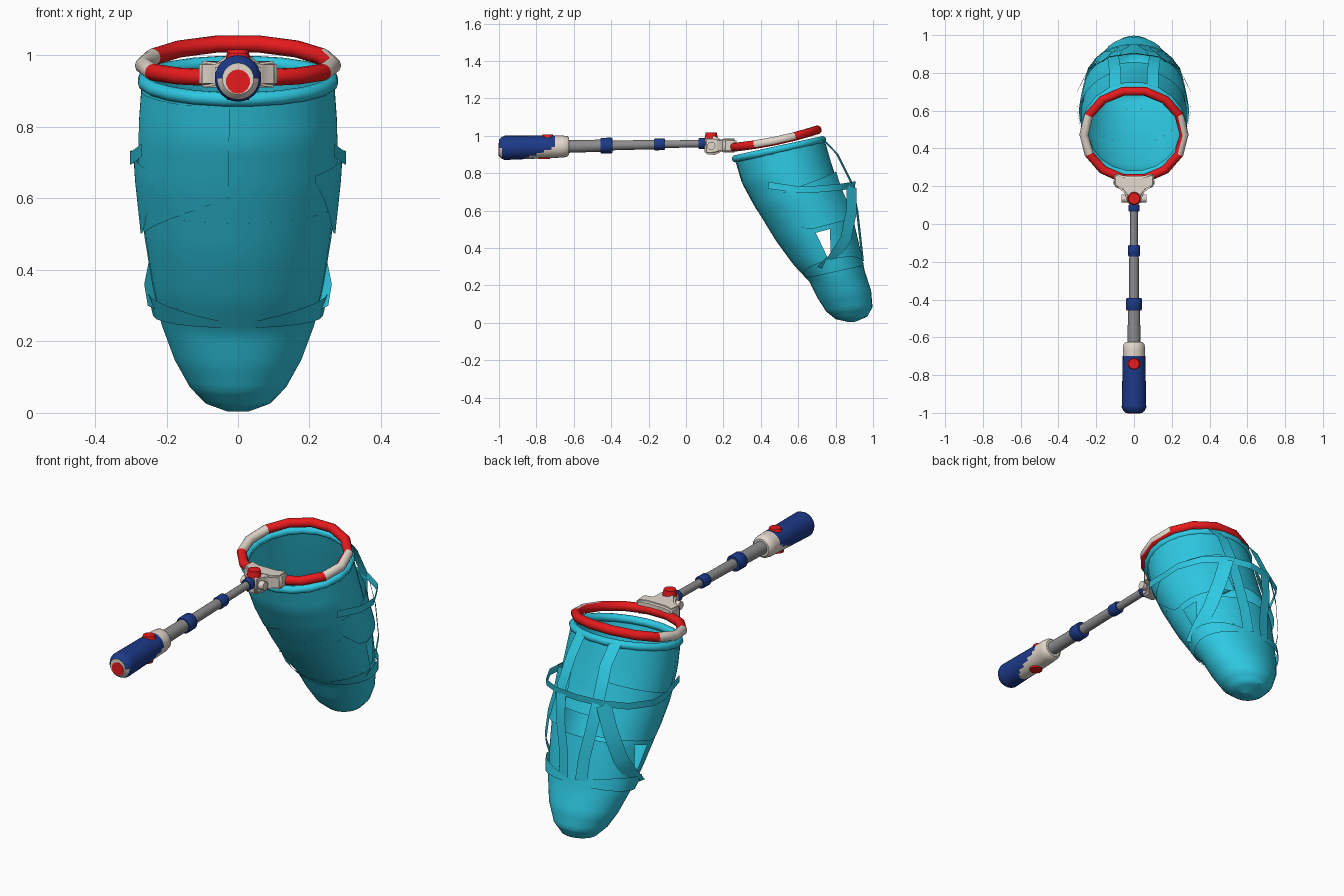
import bpy, bmesh, math
from mathutils import Vector

if "Cube" in bpy.data.objects:
    bpy.data.objects.remove(bpy.data.objects["Cube"])

def mat(name, col):
    m = bpy.data.materials.new(name)
    m.diffuse_color = (*col, 1)
    m.use_nodes = True
    m.node_tree.nodes["Principled BSDF"].inputs["Base Color"].default_value = m.diffuse_color
    return m

RED = mat("red", (0.84, 0.011, 0.013))
TEAL = mat("teal", (0.027, 0.58, 0.76))
BLUE = mat("navy blue", (0.012, 0.042, 0.25))
CREAM = mat("cream", (0.76, 0.68, 0.60))
GREY = mat("grey", (0.27, 0.27, 0.28))

def finish(name, bm, mats, rule=None, angle=40):
    bm.normal_update()
    me = bpy.data.meshes.new(name)
    bm.to_mesh(me)
    bm.free()
    for m in mats:
        me.materials.append(m)
    for p in me.polygons:
        p.use_smooth = True
        if rule:
            p.material_index = rule(p.center)
    me.set_sharp_from_angle(angle=math.radians(angle))
    ob = bpy.data.objects.new(name, me)
    bpy.context.collection.objects.link(ob)
    return ob

def loft(rings, closed=True, cap=False, loop=False):
    """Skin a list of point rings."""
    bm = bmesh.new()
    vs = [[bm.verts.new(p) for p in r] for r in rings]
    n = len(vs[0])
    for i in range(len(vs) if loop else len(vs) - 1):
        a, b = vs[i], vs[(i + 1) % len(vs)]
        for j in range(n if closed else n - 1):
            k = (j + 1) % n
            bm.faces.new((a[j], a[k], b[k], b[j]))
    if cap:
        bm.faces.new(vs[0][::-1])
        bm.faces.new(vs[-1])
    bmesh.ops.remove_doubles(bm, verts=bm.verts, dist=1e-5)
    if closed:
        bmesh.ops.recalc_face_normals(bm, faces=bm.faces)
    return bm

def axis_z(y):
    return 0.957 + 0.022 * y

def lathe(name, profile, mats, rule=None, n=24):
    """Turned part along the handle axis, profile = (y, radius)."""
    t = [2 * math.pi * j / n for j in range(n)]
    rings = [[(r * math.cos(a), y, axis_z(y) + r * math.sin(a)) for a in t] for y, r in profile]
    return finish(name, loft(rings, cap=True), mats, rule)

def cylinder(name, centre, r, depth, along, m, r2=None):
    bm = bmesh.new()
    bmesh.ops.create_cone(bm, cap_ends=True, segments=14, radius1=r, radius2=r2 or r, depth=depth)
    q = Vector((0, 0, 1)).rotation_difference(Vector(along))
    for v in bm.verts:
        v.co = q @ v.co + Vector(centre)
    return finish(name, bm, [m])

# --- handle: grip, telescopic pole and collars
def grip_colour(c):
    low = (axis_z(c.y) - c.z) / 0.057
    if c.y < -0.985:
        return int(c.y > -0.999 and low < -0.1)
    return 1 if c.y < -0.70 - 0.16 * max(0, low) else 0

grip = [(-1.0, 0.044), (-0.985, 0.058)]
grip += [(-0.97 + 0.01 * i, 0.065 - 0.0002 * i) for i in range(32)] + [(-0.635, 0.055), (-0.625, 0.045)]
lathe("grip", grip, [CREAM, BLUE], grip_colour)
cylinder("end_disc", (0, -0.998, axis_z(-1) - 0.008), 0.034, 0.008, (0, 1, 0), RED)
cylinder("grip_button", (0, -0.74, 0.998), 0.035, 0.018, (0, 0, 1), RED, 0.028)
cylinder("grip_under_button", (0, -0.76, 0.880), 0.032, 0.01, (0, 0, 1), RED)
lathe("pole_lower", [(-0.63, 0.034), (-0.42, 0.032)], [GREY])
lathe("pole_middle", [(-0.42, 0.026), (-0.14, 0.025)], [GREY])
lathe("pole_upper", [(-0.14, 0.02), (0.1, 0.02)], [GREY])
for nm, y, r, h in (("collar_lower", -0.425, 0.042, 0.033), ("collar_middle", -0.142, 0.031, 0.03),
                    ("collar_upper", 0.085, 0.03, 0.018)):
    lathe(nm, [(y - h, r * 0.9), (y - h + 0.006, r), (y + h - 0.006, r), (y + h, r * 0.9)], [BLUE])

# --- fork joining pole to hoop: plan outline extruded upward, bevelled
half = [(0.034, 0.1), (0.042, 0.15), (0.065, 0.18), (0.11, 0.2), (0.104, 0.272), (0.05, 0.254)]
outline = half + [(-x, y) for x, y in reversed(half)]
rings = [[(x, y, 0.948 + s * (0.046 if y < 0.17 else 0.037)) for x, y in outline] for s in (-1, 1)]
bm = loft(rings, cap=True)
bmesh.ops.bevel(bm, geom=list(bm.edges), offset=0.01, segments=3, affect='EDGES')
finish("fork", bm, [CREAM])
cylinder("fork_bolt", (0, 0.135, 0.946), 0.022, 0.13, (1, 0, 0), CREAM)
cylinder("fork_knob", (0, 0.135, 1.0), 0.036, 0.034, (0, 0, 1), RED, 0.03)

# --- tilted hoops: ellipse given by front point, back point and half width
def ellipse(f, b, w, a):
    f, b = Vector((0, *f)), Vector((0, *b))
    m = (f + b) / 2
    return m + (f - m) * math.cos(a) + Vector((w * math.sin(a), 0, 0))

def hoop(name, f, b, w, r, n, mats, rule=None, sag=0.0):
    mid = (Vector((0, *f)) + Vector((0, *b))) / 2
    up = Vector((1, 0, 0)).cross(Vector((0, b[0] - f[0], b[1] - f[1]))).normalized()
    rings = []
    for i in range(n):
        a = 2 * math.pi * (i + 0.5) / n
        p = ellipse(f, b, w, a)
        out = (p - mid).normalized()
        p = p - up * sag * math.sin(a) ** 2
        rings.append([p + out * r * math.cos(t) + up * r * math.sin(t)
                      for t in [math.pi * k / 5 for k in range(10)]])
    return finish(name, loft(rings, loop=True), mats, rule)

def rim_colour(c):
    """Cream sleeve at each side; the right one covers only the outer upper half."""
    if abs(c.x) < 0.225 or not 0.4 < c.y < 0.56:
        return 0
    return int(c.x < 0 or (c.x > 0.25 and c.z > 0.96 + 0.205 * (c.y - 0.47)))

hoop("rim", (0.235, 0.937), (0.708, 1.034), 0.265, 0.024, 14, [RED, CREAM], rim_colour, 0.014)
hoop("net_hem", (0.262, 0.877), (0.733, 0.98), 0.263, 0.02, 20, [TEAL])

# --- net bag: sections as front (y, z), back (y, z), half width
S = [((0.262, 0.88), (0.74, 0.982), 0.27), ((0.30, 0.75), (0.775, 0.86), 0.279),
     ((0.37, 0.62), (0.82, 0.72), 0.28), ((0.48, 0.44), (0.895, 0.55), 0.262),
     ((0.575, 0.31), (0.928, 0.41), 0.24), ((0.66, 0.22), (0.955, 0.28), 0.215),
     ((0.705, 0.13), (0.99, 0.17), 0.178), ((0.75, 0.06), (0.997, 0.085), 0.135),
     ((0.80, 0.02), (0.97, 0.033), 0.09), ((0.87, 0.004), (0.90, 0.004), 0.03)]

def net(t, deg, k=1.0):
    i = min(int(t), len(S) - 2)
    u = t - i
    mix = lambda p, q: p + (q - p) * u
    f = [mix(S[i][0][c], S[i + 1][0][c]) for c in (0, 1)]
    b = [mix(S[i][1][c], S[i + 1][1][c]) for c in (0, 1)]
    p = ellipse(f, b, mix(S[i][2], S[i + 1][2]), math.radians(deg))
    m = Vector((0, (f[0] + b[0]) / 2, (f[1] + b[1]) / 2))
    return m + (p - m) * k

def cloth(name, rows, n, a0, a1, t_of, k=lambda a: 1.0):
    """Open sheet on the bag: angle edges a0(v), a1(v), position t_of(v, angle), offset k(angle)."""
    rings = []
    for r in range(rows + 1):
        v = r / rows
        angles = [a0(v) + (a1(v) - a0(v)) * j / n for j in range(n + 1)]
        rings.append([net(t_of(v, a), a, k(a)) for a in angles])
    return finish(name, loft(rings, closed=False), [TEAL])

# bag in panels, leaving tapered openings at the sides and a slit across the back
finish("net_top", loft([[net(i * 0.25, d) for d in range(0, 360, 12)] for i in range(11)]), [TEAL])
low = [4.35] + [4.5 + 0.25 * i for i in range(19)]
finish("net_toe", loft([[net(t, d) for d in range(0, 360, 12)] for t in low]), [TEAL])
bm = bmesh.new()
bm.faces.new([bm.verts.new(net(9, d)) for d in range(0, 360, 12)])
finish("net_tip", bm, [TEAL])
cloth("net_front", 7, 16, lambda v: -90, lambda v: 90, lambda v, a: 2.5 + 1.85 * v)
# front layer with slanting lower edge
cloth("front_flap", 8, 12, lambda v: -80, lambda v: -5,
      lambda v, a: 0.2 + v * (1.9 + 0.8 * (abs(a) - 5) / 75), lambda a: 1.012)

def ribbon(name, pts, width):
    w = Vector(width) / 2
    return finish(name, loft([[Vector(p) - w, Vector(p) + w] for p in pts], closed=False), [TEAL])

for s, side in ((1, "right"), (-1, "left")):
    cloth("net_side_" + side, 3, 8, lambda v: 90 * s, lambda v: 145 * s, lambda v, a: 2.5 + 0.6 * v)
    cloth("net_rear_" + side, 5, 10, lambda v: s * (92 + 20 * (1 - v)), lambda v: 180 * s,
          lambda v, a: 3.1 + 1.25 * v)
    # lower band around the bag, bulging at the sides
    swell = lambda a: math.sin(math.radians(abs(a)))
    cloth("lower_band_" + side, 4, 12, lambda v: 0, lambda v: 180 * s,
          lambda v, a: (4.7 - 0.5 * swell(a)) * (1 - v) + 4.8 * v, lambda a: 1.01 + 0.07 * swell(a))
    # side layer hanging under the middle strap
    cloth("side_flap_" + side, 5, 12, lambda v: 50 * s, lambda v: 160 * s,
          lambda v, a: (1.65 + 0.35 * (90 - abs(a)) / 90) * (1 - v) + v * (2.95 - max(0, 80 - abs(a)) / 30),
          lambda a: 1.012 + 0.1 * ((abs(a) - 50) / 110) ** 1.3)
    # straps on the back of the bag
    ribbon("middle_strap_" + side, [(s * x, y, z) for x, y, z in (
        (0.27, 0.44, 0.735), (0.3, 0.6, 0.712), (0.302, 0.7, 0.715), (0.24, 0.82, 0.725),
        (0.13, 0.885, 0.735), (0, 0.905, 0.74))], (0, 0.004, 0.036))
    ribbon("back_strip_" + side, [(s * x, y, z) for x, y, z in (
        (0.1, 0.73, 0.985), (0.1, 0.81, 0.9), (0.11, 0.88, 0.76), (0.09, 0.915, 0.6),
        (0.06, 0.932, 0.45), (0.05, 0.945, 0.33))], (0.06, -0.012 * s, 0))
    ribbon("slanted_strip_" + side, [(s * x, y, z) for x, y, z in (
        (0.14, 0.885, 0.73), (0.18, 0.885, 0.6), (0.22, 0.855, 0.45), (0.24, 0.79, 0.35),
        (0.23, 0.73, 0.29))], (0.045 * s, -0.055, 0.02))
